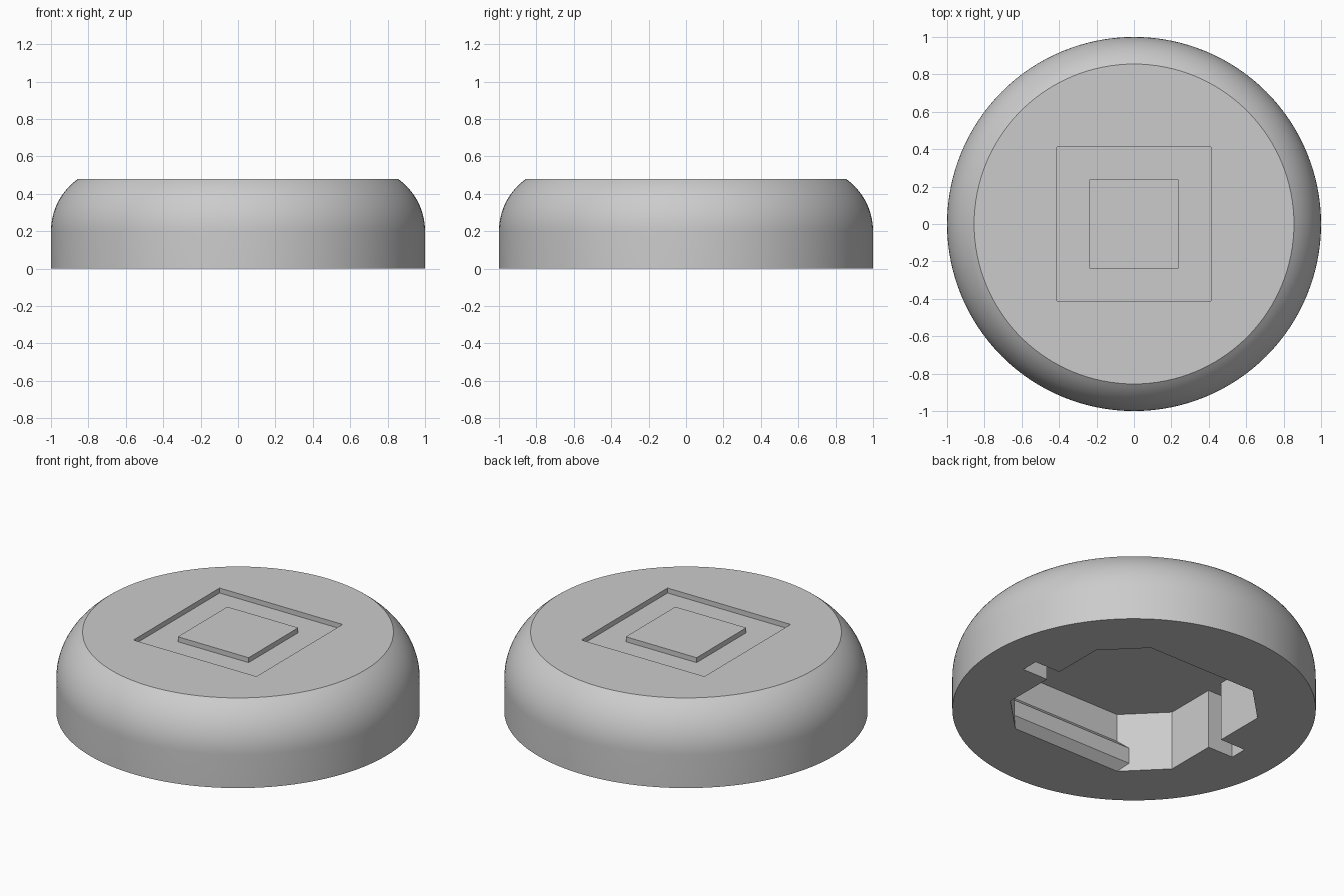
import bpy, bmesh
from math import sin, cos, pi, radians

if "Cube" in bpy.data.objects:
    bpy.data.objects.remove(bpy.data.objects["Cube"])

grey = bpy.data.materials.new("plain grey")
grey.use_nodes = True
colour = (0.6, 0.6, 0.6, 1)
grey.diffuse_color = colour
grey.node_tree.nodes["Principled BSDF"].inputs["Base Color"].default_value = colour


def loft(name, loops):
    """Closed solid through a list of matching vertex loops."""
    bm = bmesh.new()
    rings = [[bm.verts.new(p) for p in loop] for loop in loops]
    n = len(rings[0])
    for a, b in zip(rings, rings[1:]):
        for i in range(n):
            j = (i + 1) % n
            bm.faces.new((a[i], a[j], b[j], b[i]))
    bm.faces.new(rings[0][::-1])
    bm.faces.new(rings[-1])
    bmesh.ops.recalc_face_normals(bm, faces=bm.faces)
    mesh = bpy.data.meshes.new(name)
    bm.to_mesh(mesh)
    bm.free()
    mesh.materials.append(grey)
    obj = bpy.data.objects.new(name, mesh)
    bpy.context.collection.objects.link(obj)
    return obj


def prism(name, outline, z0, z1):
    return loft(name, [[(x, y, z) for x, y in outline] for z in (z0, z1)])


def rectangle(hx, hy):
    return [(-hx, -hy), (hx, -hy), (hx, hy), (-hx, hy)]


def cut(target, cutter):
    cutter.hide_render = True
    mod = target.modifiers.new("cut", 'BOOLEAN')
    mod.operation = 'DIFFERENCE'
    mod.solver = 'EXACT'
    mod.object = cutter
    bpy.ops.object.select_all(action='DESELECT')
    bpy.context.view_layer.objects.active = target
    target.select_set(True)
    bpy.ops.object.modifier_apply(modifier=mod.name)
    bpy.data.objects.remove(cutter)


# Round body: straight side, rounded shoulder, flat top
HEIGHT, SIDE, RADIUS, SWEEP = 0.48, 0.2, 0.343, radians(54.7)
STEPS, SEGMENTS = 14, 128
profile = [(1, 0)]
for k in range(STEPS + 1):
    a = SWEEP * k / STEPS
    profile.append((1 - RADIUS + RADIUS * cos(a), SIDE + RADIUS * sin(a)))
profile[-1] = (profile[-1][0], HEIGHT)
body = loft("round_body", [
    [(r * cos(2 * pi * i / SEGMENTS), r * sin(2 * pi * i / SEGMENTS), z)
     for i in range(SEGMENTS)] for r, z in profile])

# Underside pocket with cut corners, plus a narrow slot at each end
HALF, FLAT, DEPTH = 0.58, 0.365, 0.36
octagon = [(HALF, -FLAT), (HALF, FLAT), (FLAT, HALF), (-FLAT, HALF),
           (-HALF, FLAT), (-HALF, -FLAT), (-FLAT, -HALF), (FLAT, -HALF)]
cut(body, prism("pocket_cutter", octagon, -0.1, DEPTH))
cut(body, prism("slot_cutter", rectangle(0.75, 0.053), -0.1, DEPTH))

# Square recess in the top, with a raised square left in its middle
FLOOR = HEIGHT - 0.03
cut(body, prism("recess_cutter", rectangle(0.413, 0.413), FLOOR, HEIGHT + 0.1))
prism("centre_square", rectangle(0.238, 0.238), FLOOR, HEIGHT)

# Retaining ridges along the two long pocket walls
LIP = 0.047
section = [(0, 0), (LIP, LIP), (LIP, 0.143), (0, 0.19)]
for name, side in (("front_ridge", -1), ("back_ridge", 1)):
    loft(name, [[(end * (FLAT + d), side * (HALF - d), z) for d, z in section]
                for end in (-1, 1)])

# Smooth the round side, keep the other edges sharp
bpy.ops.object.select_all(action='DESELECT')
bpy.context.view_layer.objects.active = body
body.select_set(True)
bpy.ops.object.shade_smooth_by_angle(angle=radians(25))
